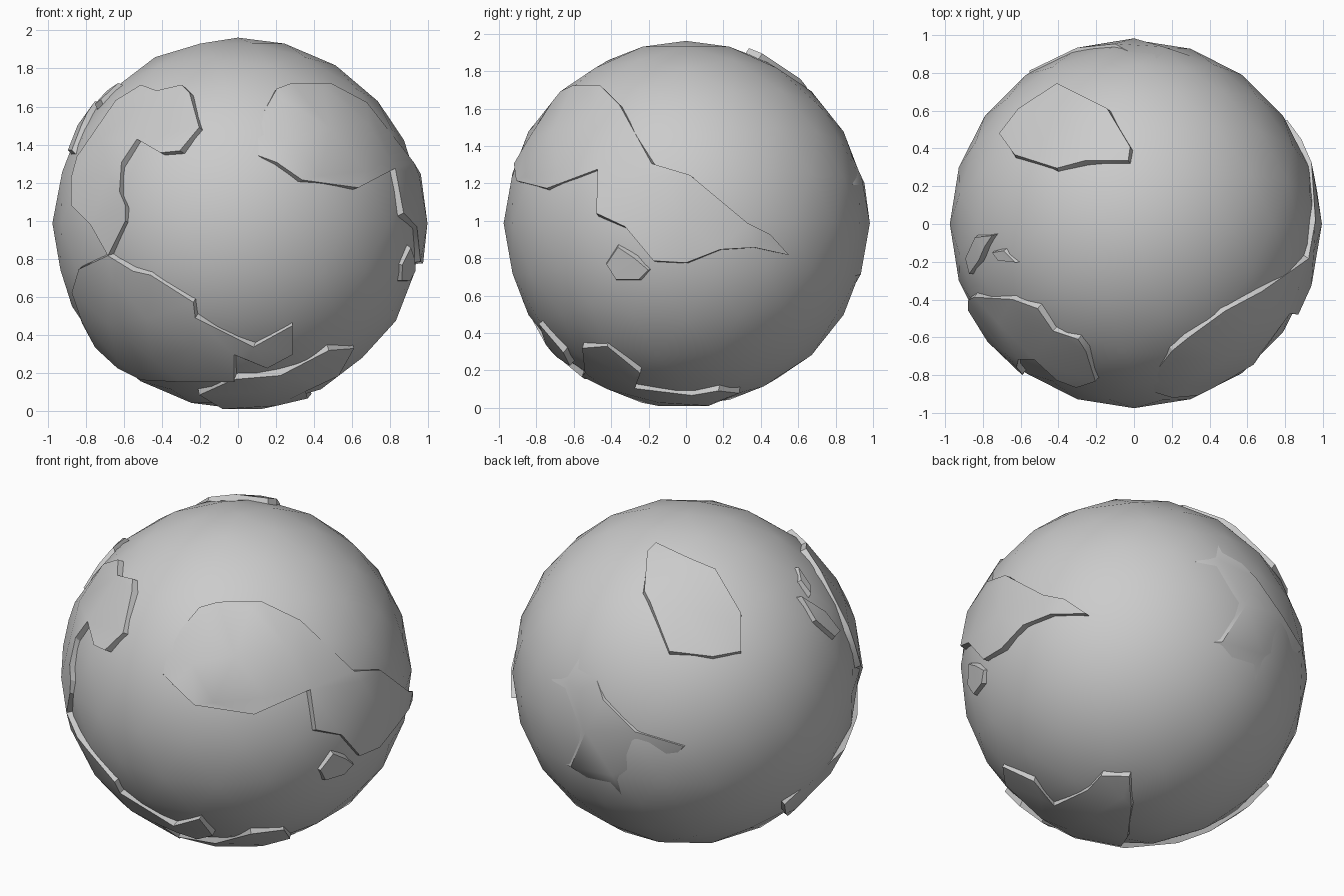
import bpy, bmesh, math
from mathutils import Vector, geometry

RADIUS = 0.975
CENTRE = Vector((0, 0, 0.987))

if "Cube" in bpy.data.objects:
    bpy.data.objects.remove(bpy.data.objects["Cube"])

grey = bpy.data.materials.new("stone_grey")
grey.use_nodes = True
colour = (0.6, 0.6, 0.6, 1)
grey.diffuse_color = colour
grey.node_tree.nodes["Principled BSDF"].inputs["Base Color"].default_value = colour


def finish(name, bm):
    mesh = bpy.data.meshes.new(name)
    bm.to_mesh(mesh)
    bm.free()
    mesh.materials.append(grey)
    obj = bpy.data.objects.new(name, mesh)
    bpy.context.collection.objects.link(obj)
    obj.location = CENTRE
    bpy.ops.object.select_all(action='DESELECT')
    obj.select_set(True)
    bpy.context.view_layer.objects.active = obj
    bpy.ops.object.shade_smooth_by_angle(angle=math.radians(32))


def on_globe(side, a, b):
    """Direction of a point placed on the globe from one side."""
    axis, sign = {"front": (1, -1), "back": (1, 1), "left": (0, 1),
                  "right": (0, -1), "top": (2, 1), "bottom": (2, -1)}[side]
    if axis != 2:
        b -= CENTRE.z
    depth = sign * math.sqrt(max(0, RADIUS ** 2 - a * a - b * b))
    p = [a, b]
    p.insert(axis, depth)
    return Vector(p).normalized()


# Globe
bm = bmesh.new()
bmesh.ops.create_icosphere(bm, subdivisions=3, radius=RADIUS)
globe_dirs = [v.co.normalized() for v in bm.verts]
finish("globe", bm)


def land(name, lift, *runs, soft=()):
    """Raised plate following the globe, with sloped cliffs round its outline."""
    outline = [on_globe(side, a, b) for side, pts in runs for a, b in pts]
    mid = sum(outline, Vector()).normalized()
    u = mid.orthogonal().normalized()
    v = mid.cross(u)

    def flat(d):
        ang = mid.angle(d)
        q = Vector((d.dot(u), d.dot(v)))
        return q.normalized() * ang if ang > 1e-6 else Vector((0, 0))

    inner = [d for d in globe_dirs if mid.angle(d) < 1.6
             and min((d - o).length for o in outline) > 0.07]
    dirs = outline + inner
    count = len(outline)
    points, _, faces, origin, _, _ = geometry.delaunay_2d_cdt(
        [flat(d) for d in dirs], [], [list(range(count))], 1, 1e-5)

    bm = bmesh.new()
    verts = {}
    for face in faces:
        for i in face:
            if i not in verts:
                src = origin[i][0] if origin[i] else 0
                d = dirs[src]
                h = -0.012 if src in soft else lift
                verts[i] = bm.verts.new(d * (RADIUS + h))
        bm.faces.new([verts[i] for i in face])
    # cliffs
    rim = [e for e in bm.edges if e.is_boundary]
    new = bmesh.ops.extrude_edge_only(bm, edges=rim)["geom"]
    for w in (g for g in new if isinstance(g, bmesh.types.BMVert)):
        d = w.co.normalized()
        away = d - mid * d.dot(mid)
        w.co = (d + away.normalized() * 0.025).normalized() * (RADIUS - 0.03)
    bmesh.ops.recalc_face_normals(bm, faces=bm.faces)
    finish(name, bm)


# Large lands
land("long_land", 0.02,
     ("front", [(0.06, 1.44), (0.1, 1.35), (0.2, 1.3), (0.33, 1.21), (0.62, 1.17), (0.81, 1.27)]),
     ("left", [(-0.47, 1.04), (-0.32, 0.97), (-0.17, 0.79), (0, 0.78), (0.18, 0.85),
               (0.36, 0.86), (0.54, 0.82), (0.44, 0.93), (0.32, 0.99), (0.02, 1.24),
               (-0.18, 1.3), (-0.35, 1.61), (-0.45, 1.71)]),
     ("front", [(0.28, 1.71), (0.2, 1.68)]), soft=(0, 1))
land("hooked_land", 0.02,
     ("front", [(-0.2, 1.48), (-0.25, 1.66), (-0.29, 1.7), (-0.42, 1.67), (-0.5, 1.7),
                (-0.63, 1.62), (-0.83, 1.33), (-0.86, 1.22), (-0.86, 1.08), (-0.76, 0.98),
                (-0.67, 0.82), (-0.58, 1), (-0.58, 1.08), (-0.61, 1.15), (-0.6, 1.3),
                (-0.52, 1.42), (-0.4, 1.35), (-0.3, 1.36)]))
land("lower_land", 0.02,
     ("front", [(-0.02, 0.17), (-0.02, 0.31), (0.15, 0.24), (0.28, 0.31), (0.28, 0.46),
                (0.08, 0.35), (-0.22, 0.5), (-0.23, 0.58), (-0.45, 0.72), (-0.54, 0.74),
                (-0.67, 0.82), (-0.82, 0.75)]),
     ("right", [(-0.3, 0.63), (0.2, 0.47), (0.1, 0.36)]),
     ("front", [(-0.62, 0.24), (-0.5, 0.18), (-0.3, 0.17)]))
land("polar_land", 0.016,
     ("front", [(-0.02, 0.18), (0.22, 0.2), (0.47, 0.33), (0.6, 0.34)]),
     ("bottom", [(0.52, -0.24), (0.35, -0.27), (0.36, 0.03), (0.38, 0.17), (0.27, 0.28),
                 (0.12, 0.12), (-0.08, -0.15), (-0.2, -0.35)]))
land("back_rise", 0.008,
     ("back", [(0.1, 1.45), (-0.1, 1.2), (-0.3, 1.05), (-0.55, 0.98), (-0.17, 0.54),
               (0.2, 0.7), (0.3, 1.2)]), soft=(0, 4, 5, 6))

# Islands
land("top_island", 0.02,
     ("top", [(-0.7, 0.47), (-0.6, 0.6), (-0.4, 0.73), (-0.2, 0.63), (-0.14, 0.6),
              (-0.02, 0.4), (-0.03, 0.33), (-0.25, 0.33), (-0.4, 0.29), (-0.62, 0.36)]))
land("side_island", 0.012,
     ("left", [(-0.42, 0.77), (-0.36, 0.86), (-0.27, 0.8), (-0.2, 0.74), (-0.25, 0.69), (-0.37, 0.69)]))
land("small_island", 0.015,
     ("top", [(-0.88, -0.18), (-0.83, -0.07), (-0.74, -0.06), (-0.78, -0.12), (-0.81, -0.19), (-0.86, -0.26)]))
land("islet", 0.015,
     ("top", [(-0.74, -0.15), (-0.68, -0.14), (-0.62, -0.2), (-0.71, -0.19)]))
